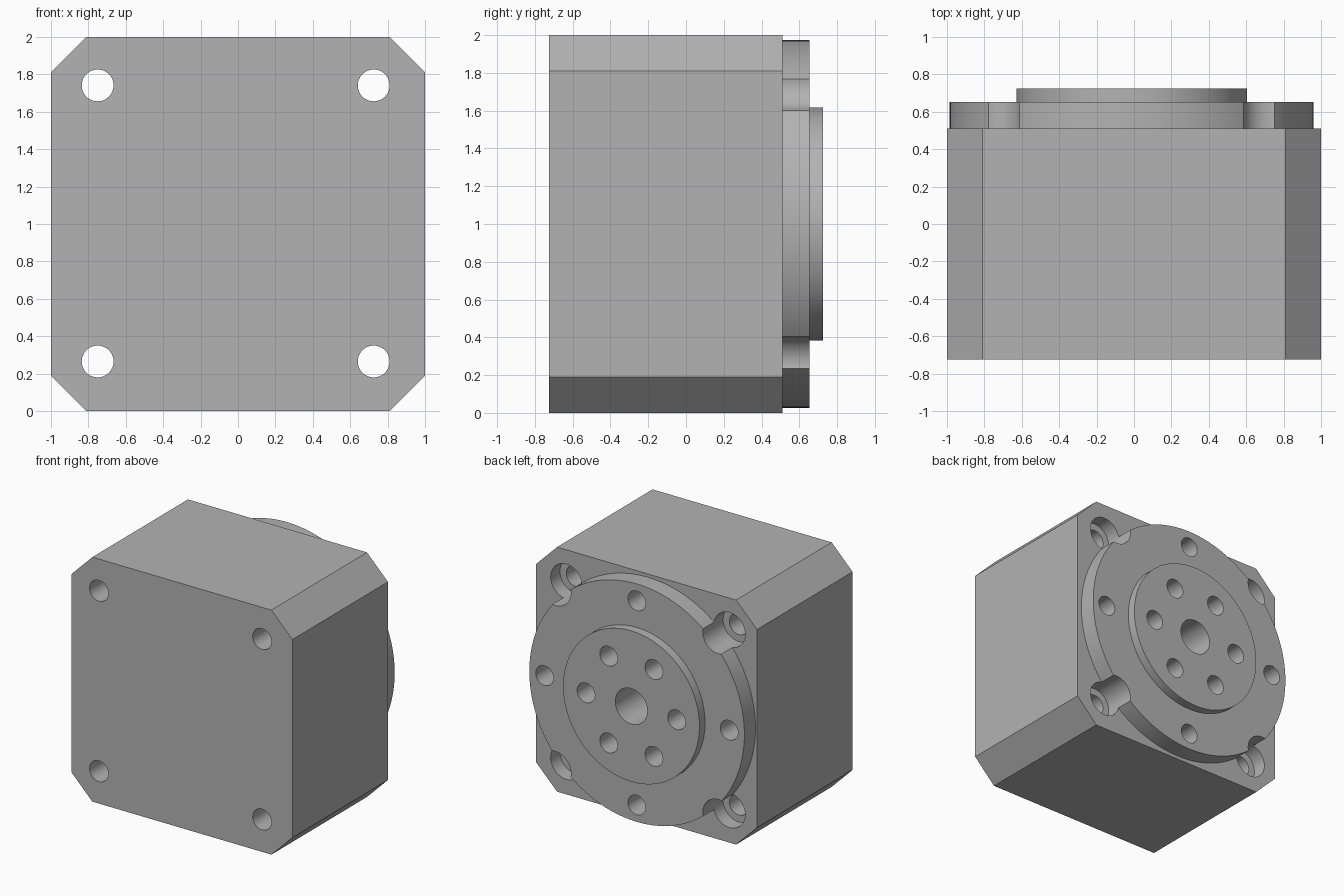
import bpy, bmesh, math
from mathutils import Matrix, Vector

old = bpy.data.objects.get("Cube")
if old:
    bpy.data.objects.remove(old, do_unlink=True)

CX, CZ = -0.0125, 1.0          # axis shared by the flange, hub and holes
BACK, FRONT = 0.51, -0.725     # rear and front faces of the body

grey = bpy.data.materials.new("metal_grey")
grey.use_nodes = True
colour = (0.45, 0.45, 0.45, 1)
grey.diffuse_color = colour
grey.node_tree.nodes["Principled BSDF"].inputs["Base Color"].default_value = colour


def add_object(name, bm):
    mesh = bpy.data.meshes.new(name)
    bm.to_mesh(mesh)
    bm.free()
    mesh.materials.append(grey)
    obj = bpy.data.objects.new(name, mesh)
    bpy.context.collection.objects.link(obj)
    return obj


def add_cylinder(bm, x, z, radius, y0, y1, sides):
    """Cylinder along y between y0 and y1."""
    place = Matrix.Translation((x, (y0 + y1) / 2, z)) @ Matrix.Rotation(math.pi / 2, 4, "X")
    bmesh.ops.create_cone(bm, cap_ends=True, segments=sides, radius1=radius,
                          radius2=radius, depth=y1 - y0, matrix=place)


def disc(name, radius, y0, y1):
    bm = bmesh.new()
    add_cylinder(bm, CX, CZ, radius, y0, y1, 128)
    return add_object(name, bm)


def cutter(name, holes):
    bm = bmesh.new()
    for x, z, radius, y0, y1 in holes:
        add_cylinder(bm, x, z, radius, y0, y1, 48)
    obj = add_object(name, bm)
    obj.hide_render = True
    return obj


def ring(count, radius):
    return [(CX + radius * math.cos(a), CZ + radius * math.sin(a))
            for a in (2 * math.pi * i / count for i in range(count))]


def cut(obj, tools):
    bpy.context.view_layer.objects.active = obj
    for tool in tools:
        mod = obj.modifiers.new("holes", "BOOLEAN")
        mod.operation = "DIFFERENCE"
        mod.solver = "EXACT"
        mod.object = tool
        bpy.ops.object.modifier_apply(modifier=mod.name)


# Body: block with four chamfered long edges
bm = bmesh.new()
c = 0.81
outline = [(1, c), (c, 1), (-c, 1), (-1, c), (-1, -c), (-c, -1), (c, -1), (1, -c)]
base = bm.faces.new([bm.verts.new((x, FRONT, z + 1)) for x, z in outline])
side = bmesh.ops.extrude_face_region(bm, geom=[base])["geom"]
bmesh.ops.translate(bm, vec=Vector((0, BACK - FRONT, 0)),
                    verts=[v for v in side if isinstance(v, bmesh.types.BMVert)])
bmesh.ops.recalc_face_normals(bm, faces=bm.faces)
body = add_object("body", bm)

# Round flange and raised output hub
flange = disc("flange", 0.973, BACK, 0.653)
hub = disc("output_hub", 0.617, 0.653, 0.725)

# Corner mounting holes with counterbores, and the blind bolt holes
corners = [(CX + sx * 0.738, CZ + 0.003 + sz * 0.738) for sx in (-1, 1) for sz in (-1, 1)]
through = cutter("mounting_hole_cutter", [(x, z, 0.085, -1, 1) for x, z in corners])
bores = cutter("counterbore_cutter", [(x, z, 0.142, BACK - 0.12, 1) for x, z in corners])
bolts = cutter("bolt_hole_cutter",
               [(x, z, 0.08, 0.35, 1) for x, z in ring(4, 0.835) + ring(6, 0.41)]
               + [(CX, CZ, 0.145, 0.4, 1)])

for part in (body, flange, hub):
    cut(part, (through, bores, bolts))
for tool in (through, bores, bolts):
    bpy.data.objects.remove(tool, do_unlink=True)

# Smooth round walls, sharp rims
for part in (body, flange, hub):
    bpy.ops.object.select_all(action="DESELECT")
    part.select_set(True)
    bpy.context.view_layer.objects.active = part
    bpy.ops.object.shade_smooth_by_angle(angle=math.radians(30))
